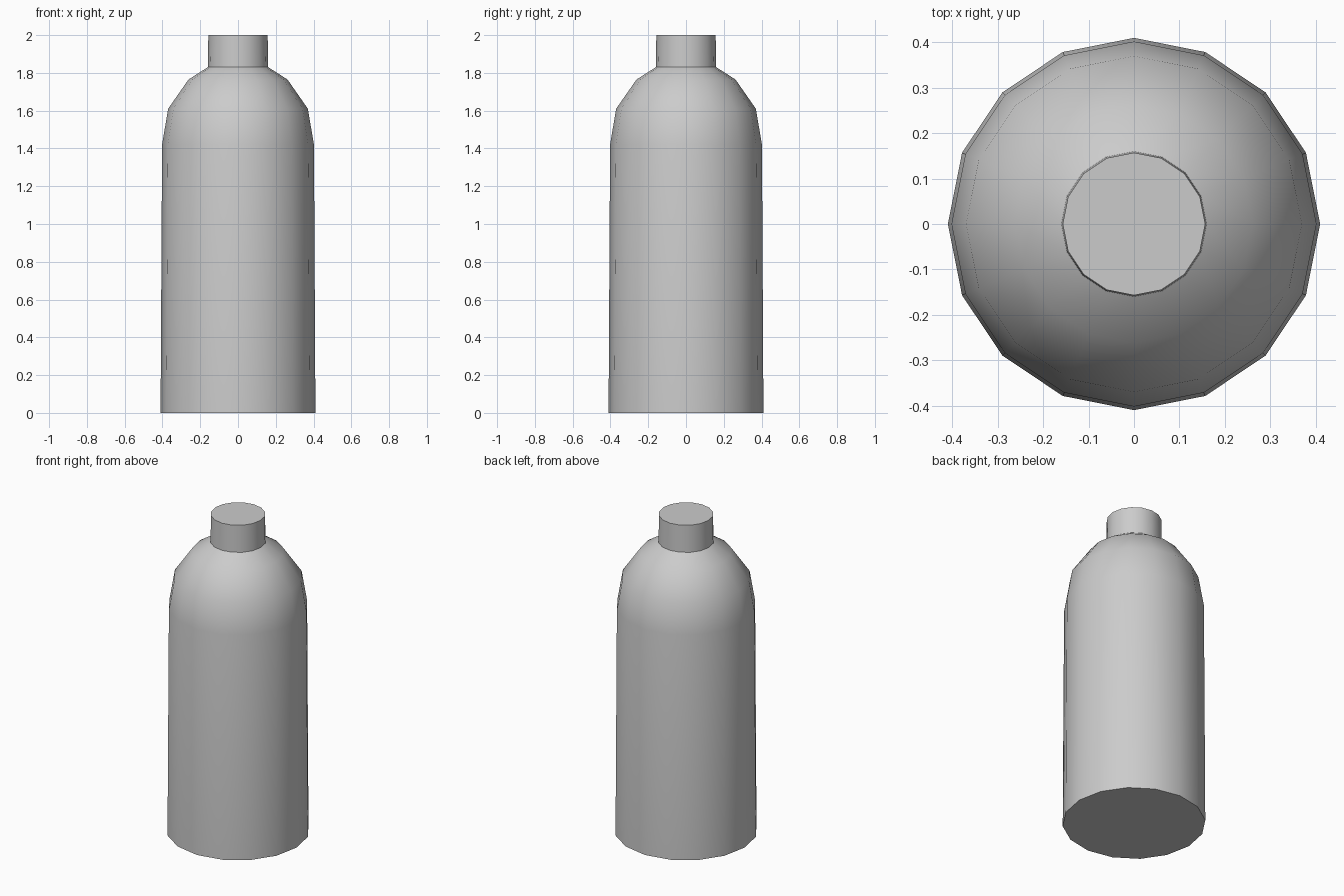
import bpy, bmesh, math

SIDES = 16

old = bpy.data.objects.get("Cube")
if old:
    bpy.data.objects.remove(old, do_unlink=True)

grey = bpy.data.materials.new("plain grey")
grey.use_nodes = True
colour = (0.6, 0.6, 0.6, 1)
grey.diffuse_color = colour
grey.node_tree.nodes["Principled BSDF"].inputs["Base Color"].default_value = colour


def lathe(name, profile):
    """Turn (radius, height) points into a capped, many-sided solid."""
    bm = bmesh.new()
    rings = []
    for r, z in profile:
        angles = [2 * math.pi * i / SIDES for i in range(SIDES)]
        rings.append([bm.verts.new((r * math.cos(a), r * math.sin(a), z)) for a in angles])
    for low, high in zip(rings, rings[1:]):
        for i in range(SIDES):
            j = (i + 1) % SIDES
            bm.faces.new((low[i], low[j], high[j], high[i]))
    bm.faces.new(rings[0][::-1])
    bm.faces.new(rings[-1])
    mesh = bpy.data.meshes.new(name)
    bm.to_mesh(mesh)
    bm.free()
    mesh.materials.append(grey)
    obj = bpy.data.objects.new(name, mesh)
    bpy.context.collection.objects.link(obj)
    bpy.ops.object.select_all(action="DESELECT")
    obj.select_set(True)
    bpy.context.view_layer.objects.active = obj
    bpy.ops.object.shade_smooth_by_angle(angle=math.radians(40))
    return obj


# Slightly tapered body, rounded shoulder and short neck in one skin
lathe("bottle", [(0.41, 0), (0.402, 1.42), (0.37, 1.61), (0.262, 1.765),
                 (0.16, 1.83), (0.157, 2.0)])
